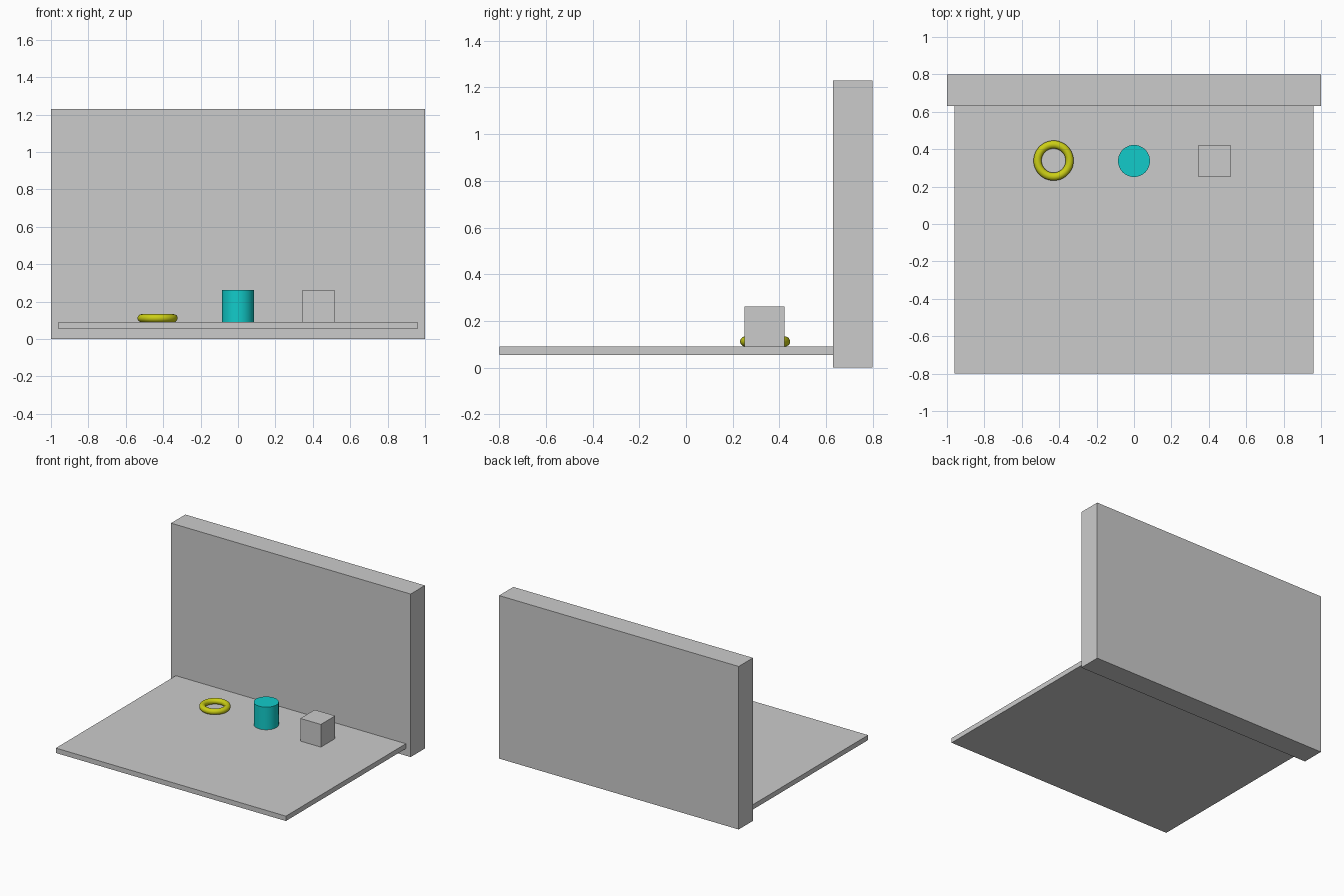
import bpy, math

if "Cube" in bpy.data.objects:
    bpy.data.objects.remove(bpy.data.objects["Cube"])


def material(name, rgb):
    m = bpy.data.materials.new(name)
    m.diffuse_color = (*rgb, 1)
    m.use_nodes = True
    m.node_tree.nodes["Principled BSDF"].inputs["Base Color"].default_value = m.diffuse_color
    return m


GREY = material("plain grey", (0.6, 0.6, 0.6))
CYAN = material("cyan", (0.006, 0.6, 0.59))
YELLOW = material("yellow", (0.6, 0.62, 0.008))


def finish(name, mat, smooth=False):
    ob = bpy.context.object
    ob.name = name
    ob.data.materials.append(mat)
    if smooth:
        bpy.ops.object.shade_smooth_by_angle(angle=math.radians(40))
    return ob


def box(name, mat, x, y, z):
    """Box from (min, max) ranges on each axis."""
    ranges = (x, y, z)
    bpy.ops.mesh.primitive_cube_add(size=1, location=[(a + b) / 2 for a, b in ranges])
    bpy.context.object.scale = [b - a for a, b in ranges]
    bpy.ops.object.transform_apply(location=False, rotation=False, scale=True)
    return finish(name, mat)


FLOOR_TOP = 0.09
SIZE = 0.171        # cube edge, cylinder height and diameter
ROW_Y = 0.337       # the three shapes stand in one row
STEP = 0.43

# Wall and floor
box("back_wall", GREY, (-1, 1), (0.63, 0.80), (0, 1.23))
box("floor_slab", GREY, (-0.96, 0.96), (-0.80, 0.63), (0.053, FLOOR_TOP))

# Cube on the right
box("cube_block", GREY, (STEP - SIZE / 2, STEP + SIZE / 2),
    (ROW_Y - SIZE / 2, ROW_Y + SIZE / 2), (FLOOR_TOP, FLOOR_TOP + SIZE))

# Cylinder in the middle
bpy.ops.mesh.primitive_cylinder_add(vertices=48, radius=SIZE / 2, depth=SIZE,
                                    location=(0, ROW_Y, FLOOR_TOP + SIZE / 2))
finish("cylinder_block", CYAN, True)

# Ring on the left
TUBE = 0.0214
bpy.ops.mesh.primitive_torus_add(major_radius=0.0857, minor_radius=TUBE,
                                 major_segments=48, minor_segments=20,
                                 location=(-STEP, ROW_Y + 0.002, FLOOR_TOP + TUBE))
finish("ring", YELLOW, True)
